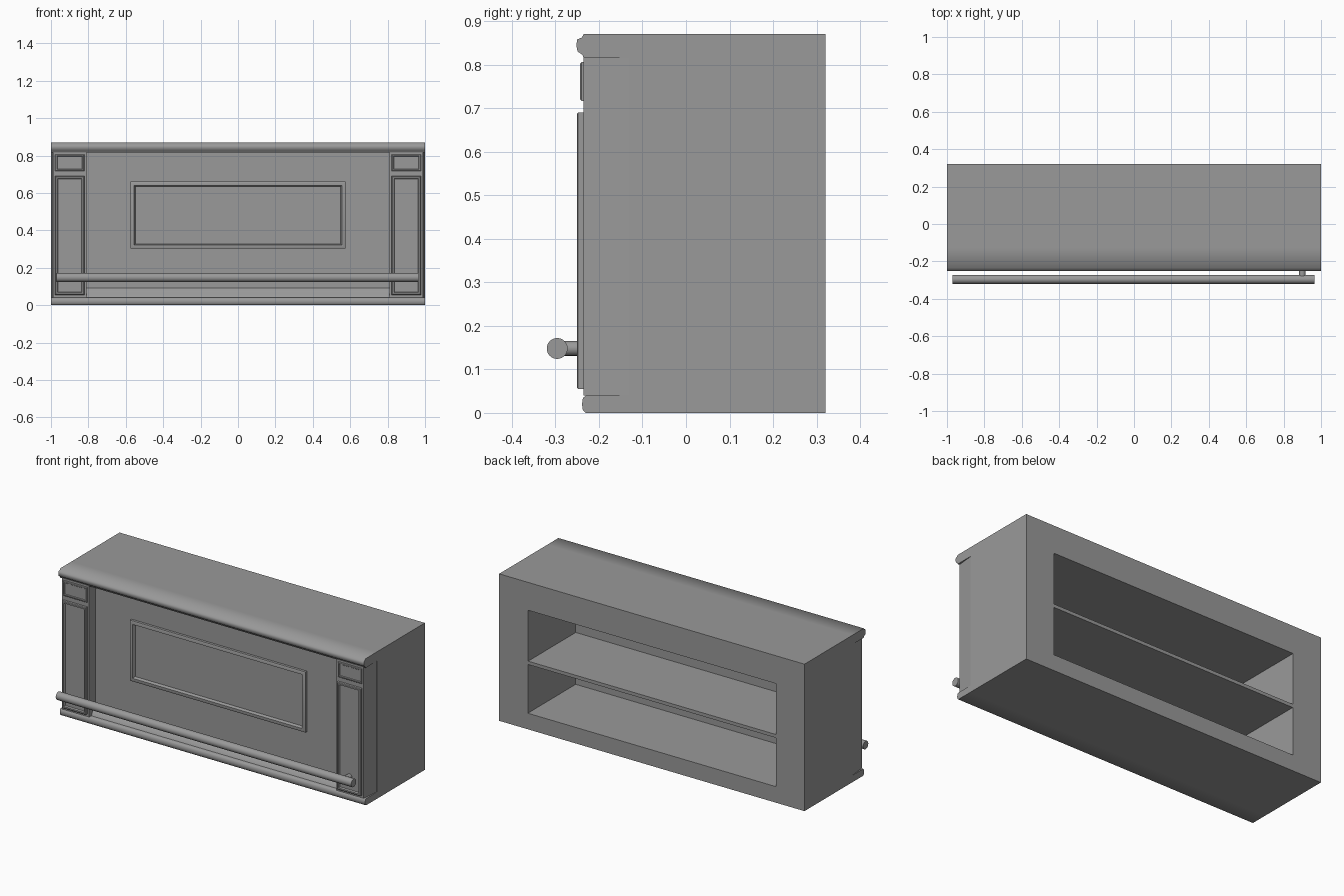
import bpy, bmesh, math
from mathutils import Vector

if "Cube" in bpy.data.objects:
    bpy.data.objects.remove(bpy.data.objects["Cube"])

# Dark grey paint shared by every part
paint = bpy.data.materials.new("dark_grey")
paint.diffuse_color = (0.32, 0.32, 0.32, 1)
paint.use_nodes = True
paint.node_tree.nodes["Principled BSDF"].inputs["Base Color"].default_value = paint.diffuse_color


def finish(bm, name, angle=30):
    bmesh.ops.recalc_face_normals(bm, faces=bm.faces[:])
    me = bpy.data.meshes.new(name)
    bm.to_mesh(me)
    bm.free()
    me.materials.append(paint)
    ob = bpy.data.objects.new(name, me)
    bpy.context.collection.objects.link(ob)
    bpy.ops.object.select_all(action='DESELECT')
    ob.select_set(True)
    bpy.context.view_layer.objects.active = ob
    bpy.ops.object.shade_smooth_by_angle(angle=math.radians(angle))
    return ob


def box_bm(x0, x1, y0, y1, z0, z1):
    bm = bmesh.new()
    bmesh.ops.create_cube(bm, size=1)
    for v in bm.verts:
        v.co = Vector((x1 if v.co.x > 0 else x0,
                       y1 if v.co.y > 0 else y0,
                       z1 if v.co.z > 0 else z0))
    return bm


def box(name, *dims):
    return finish(box_bm(*dims), name)


def moulding(name, profile, x0, x1):
    """Extrude a (y, z) profile along x."""
    bm = bmesh.new()
    f = bm.faces.new([bm.verts.new((x0, y, z)) for y, z in profile])
    ext = bmesh.ops.extrude_face_region(bm, geom=[f])['geom']
    for v in ext:
        if isinstance(v, bmesh.types.BMVert):
            v.co.x = x1
    return finish(bm, name, 60)


def framed_panel(name, x0, x1, z0, z1, y_front, y_back, border, recess):
    """Raised block with chamfered rim and a sunken field on its front."""
    bm = box_bm(x0, x1, y_front, y_back, z0, z1)
    bm.normal_update()
    f = min(bm.faces, key=lambda f: f.calc_center_median().y)
    for width, depth in ((border * 0.25, 0.003), (border * 0.5, 0.0), (border * 0.25, -recess)):
        bmesh.ops.inset_region(bm, faces=[f], thickness=width, use_even_offset=True)
        for v in f.verts:
            v.co.y -= depth
    return finish(bm, name)


def rod(name, start, end, radius, segs):
    a, b = Vector(start), Vector(end)
    bm = bmesh.new()
    bmesh.ops.create_cone(bm, cap_ends=True, segments=segs, radius1=radius,
                          radius2=radius, depth=(b - a).length)
    rot = (b - a).to_track_quat('Z', 'Y')
    for v in bm.verts:
        v.co = rot @ v.co + (a + b) / 2
    return finish(bm, name, 40)


# Carcass, hollowed from the back
BACK, INNER = 0.32, -0.13
bm = box_bm(-1, 1, INNER, BACK, 0, 0.87)
back = max(bm.faces, key=lambda f: f.calc_center_median().y)
bmesh.ops.inset_region(bm, faces=[back], thickness=0.1)
for v in back.verts:
    v.co = (math.copysign(0.812, v.co.x), BACK, 0.705 if v.co.z > 0.435 else 0.095)
bm.normal_update()
ext = bmesh.ops.extrude_face_region(bm, geom=[back])['geom']
for v in ext:
    if isinstance(v, bmesh.types.BMVert):
        v.co.y = INNER + 0.002
if back.is_valid:
    bm.faces.remove(back)
finish(bm, "carcass")

# Inner shelf
box("shelf", -0.812, 0.812, INNER + 0.002, BACK - 0.003, 0.382, 0.402)

# Recessed front panel and its rectangular frame
box("front_panel", -0.81, 0.81, -0.175, INNER, 0.04, 0.815)
framed_panel("front_frame", -0.575, 0.575, 0.302, 0.66, -0.19, -0.175, 0.026, 0.016)

# Top and bottom mouldings
moulding("top_moulding", [(-0.13, 0.815), (-0.235, 0.815), (-0.238, 0.823), (-0.249, 0.83),
                          (-0.252, 0.845), (-0.25, 0.858), (-0.24, 0.862), (-0.235, 0.87),
                          (-0.13, 0.87)], -1, 1)
moulding("plinth", [(-0.13, 0), (-0.23, 0), (-0.237, 0.006), (-0.239, 0.02),
                    (-0.237, 0.034), (-0.23, 0.04), (-0.13, 0.04)], -1, 1)
moulding("skirting", [(-0.17, 0.04), (-0.215, 0.04), (-0.205, 0.06), (-0.188, 0.072),
                      (-0.182, 0.09), (-0.17, 0.095)], -0.81, 0.81)

# Corner pilasters, slightly tapered forwards, with tall and small raised panels
for side, s in (("left", -1), ("right", 1)):
    def span(a, b):
        return sorted((s * a, s * b))
    bm = box_bm(*span(0.81, 0.999), -0.235, INNER, 0.04, 0.815)
    for v in bm.verts:
        if abs(v.co.x) > 0.9 and v.co.y < -0.2:
            v.co.x = s * 0.988
    finish(bm, side + "_pilaster")
    framed_panel(side + "_tall_panel", *span(0.822, 0.978), 0.055, 0.69, -0.248, -0.235, 0.016, 0.009)
    framed_panel(side + "_small_panel", *span(0.822, 0.978), 0.717, 0.806, -0.24, -0.235, 0.012, 0.004)

# Foot rail and its bracket
rod("foot_rail", (-0.97, -0.296, 0.148), (0.965, -0.296, 0.148), 0.024, 24)
rod("rail_bracket", (0.9, -0.24, 0.148), (0.9, -0.29, 0.148), 0.017, 16)
